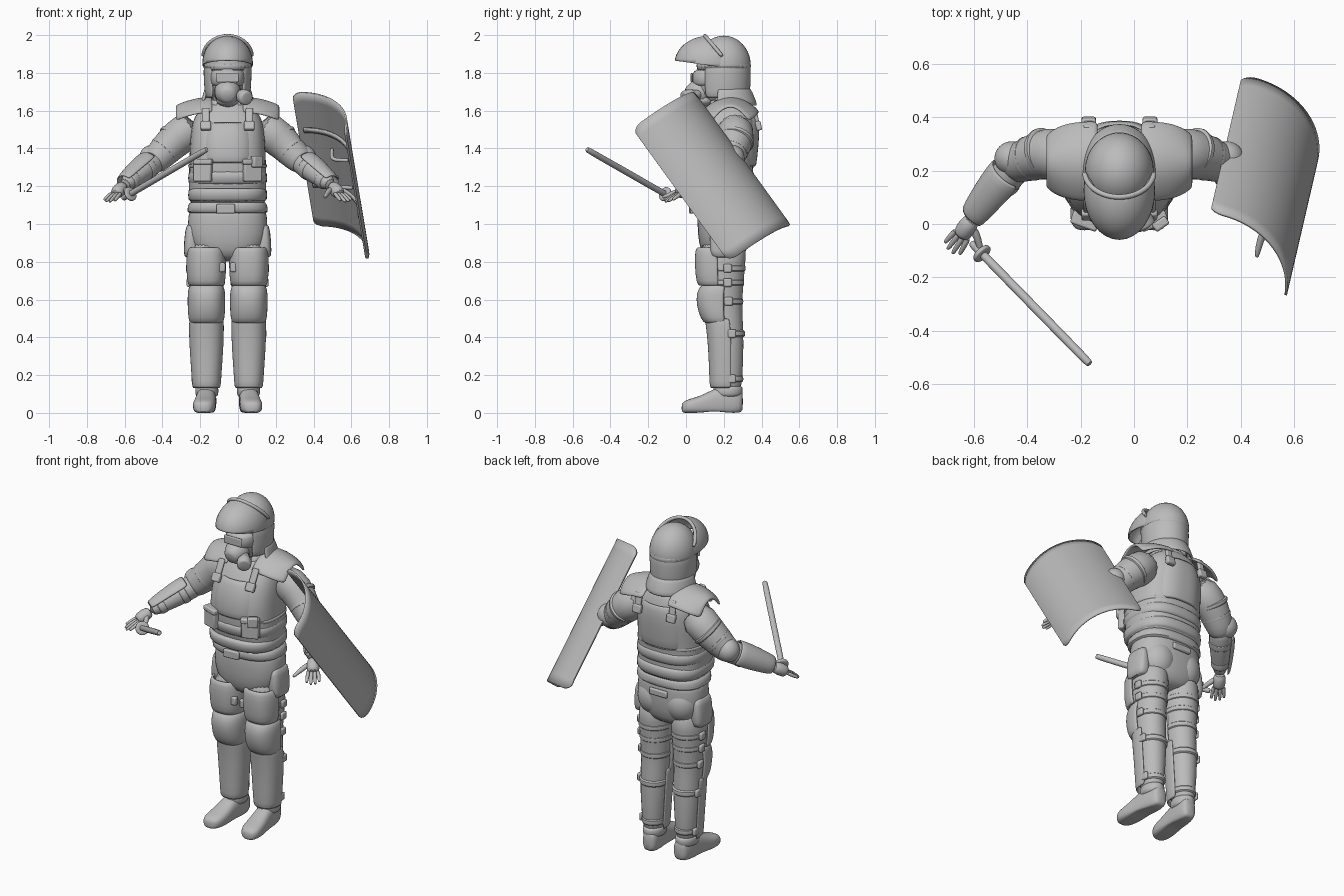
import bpy, bmesh, math
from mathutils import Vector, Matrix

cube = bpy.data.objects.get("Cube")
if cube:
    bpy.data.objects.remove(cube)

grey = bpy.data.materials.new("plain grey")
grey.use_nodes = True
grey.diffuse_color = (0.5, 0.5, 0.5, 1)
grey.node_tree.nodes["Principled BSDF"].inputs["Base Color"].default_value = (0.5, 0.5, 0.5, 1)
X0 = -0.055  # body centre line
SIDES = ((1, "left_"), (-1, "right_"))


def finish(name, bm, sub=0, thick=0, bevel=0, angle=60):
    bmesh.ops.recalc_face_normals(bm, faces=bm.faces)
    me = bpy.data.meshes.new(name)
    bm.to_mesh(me)
    bm.free()
    ob = bpy.data.objects.new(name, me)
    bpy.context.collection.objects.link(ob)
    me.materials.append(grey)
    if thick:
        m = ob.modifiers.new("thickness", 'SOLIDIFY')
        m.thickness, m.offset = thick, 0
    if bevel:
        m = ob.modifiers.new("bevel", 'BEVEL')
        m.width, m.segments = bevel, 2
    if sub:
        m = ob.modifiers.new("smooth", 'SUBSURF')
        m.levels = m.render_levels = sub
    bpy.ops.object.select_all(action='DESELECT')
    ob.select_set(True)
    bpy.context.view_layer.objects.active = ob
    bpy.ops.object.shade_smooth_by_angle(angle=math.radians(angle))
    return ob


def ring(c, u, v, n=2, arc=None, count=24):
    a0, a1 = arc or (0, 360)
    steps = count if arc is None else count - 1
    pts = []
    for i in range(count):
        a = math.radians(a0 + (a1 - a0) * i / steps)
        p = [math.copysign(abs(k) ** (2 / n), k) for k in (math.cos(a), math.sin(a))]
        pts.append(c + u * p[0] + v * p[1])
    return pts


def skin(name, rings, closed=True, thick=0, sub=1, angle=60):
    bm = bmesh.new()
    rows = [[bm.verts.new(p) for p in r] for r in rings]
    n = len(rows[0])
    for a, b in zip(rows, rows[1:]):
        for i in range(n if closed else n - 1):
            j = (i + 1) % n
            bm.faces.new((a[i], a[j], b[j], b[i]))
    if closed and not thick:
        bm.faces.new(rows[0])
        bm.faces.new(rows[-1])
    return finish(name, bm, sub, thick, 0, angle)


def loft(name, secs, s=1, n=2.0, arc=None, thick=0, sub=1):
    """Horizontal sections: height, side offset, depth, half width, half depth."""
    rings = [ring(Vector((X0 + s * o, y, z)), Vector((rx, 0, 0)), Vector((0, ry, 0)), n, arc)
             for z, o, y, rx, ry in secs]
    return skin(name, rings, arc is None, thick, sub)


def tube(name, pts, radii, s=1, arc=None, thick=0, sub=1, count=16):
    pts = [Vector(p) for p in pts]
    rings = []
    for i, p in enumerate(pts):
        t = (pts[min(i + 1, len(pts) - 1)] - pts[max(i - 1, 0)]).normalized()
        u = t.cross(Vector((0, 0, 1))).normalized()
        v = u.cross(t)
        r = radii[i] if isinstance(radii, (list, tuple)) else radii
        rings.append([Vector((X0 + s * q.x, q.y, q.z)) for q in ring(p, u * r, v * r, 2, arc, count)])
    return skin(name, rings, arc is None, thick, sub)


def ellipsoid(name, c, r, keep=None, thick=0):
    """keep = planes (point, normal); the side the normal points to is removed."""
    bm = bmesh.new()
    bmesh.ops.create_uvsphere(bm, u_segments=32, v_segments=20, radius=1)
    bmesh.ops.transform(bm, verts=bm.verts, matrix=Matrix.Translation(c) @ Matrix.Diagonal((*r, 1)))
    for co, no in keep or ():
        bmesh.ops.bisect_plane(bm, geom=bm.verts[:] + bm.edges[:] + bm.faces[:],
                               plane_co=co, plane_no=no, clear_outer=True)
    return finish(name, bm, 0, thick)


def box(name, c, size, turn=0, tilt=0, bevel=0.008):
    bm = bmesh.new()
    bmesh.ops.create_cube(bm, size=1)
    m = (Matrix.Translation(c) @ Matrix.Rotation(math.radians(turn), 4, 'Z')
         @ Matrix.Rotation(math.radians(tilt), 4, 'X') @ Matrix.Diagonal((*size, 1)))
    bmesh.ops.transform(bm, verts=bm.verts, matrix=m)
    return finish(name, bm, 0, 0, bevel, 40)


# Torso: trousers, jacket hem, vest and its lower bands
loft("trousers", [(0.8, 0, .2, .1, .09), (.86, 0, .2, .19, .125), (.95, 0, .2, .215, .14),
                  (1.04, 0, .2, .21, .14), (1.12, 0, .2, .2, .14)], n=2.4)
loft("jacket_hem", [(1.055, 0, .195, .205, .15), (1.06, 0, .195, .216, .157), (1.1, 0, .19, .212, .16),
                    (1.13, 0, .19, .2, .155)], n=2.5)
loft("vest", [(1.1, 0, .195, .195, .15), (1.12, 0, .19, .205, .16), (1.2, 0, .178, .207, .172),
              (1.3, 0, .175, .205, .182), (1.4, 0, .182, .202, .187), (1.5, 0, .2, .195, .178),
              (1.57, 0, .215, .18, .15), (1.62, 0, .225, .13, .12), (1.65, 0, .225, .09, .1)], n=2.6)
for i, z in enumerate((1.115, 1.205, 1.29)):
    h = .035 if i == 2 else .078
    k = .006 * (i != 2)
    loft("waist_band_%d" % i, [(z, 0, .18, .2, .172), (z + .01, 0, .18, .211, .177 + k),
                               (z + h - .01, 0, .176, .211, .183 + k), (z + h, 0, .176, .2, .178)], n=2.6)
loft("chest_plate", [(1.32, 0, .18, .16, .192), (1.4, 0, .185, .16, .196), (1.48, 0, .197, .155, .19),
                     (1.54, 0, .21, .12, .172)], n=2.6, arc=(205, 335), thick=.014)
loft("back_plate", [(1.3, 0, .18, .17, .186), (1.42, 0, .186, .17, .191), (1.5, 0, .2, .165, .183),
                    (1.57, 0, .215, .13, .158)], n=2.6, arc=(25, 155), thick=.014)
box("belt_flap", (X0 - .01, .03, 1.08), (.1, .022, .05), 4)
box("back_label_pocket", (X0, .345, 1.02), (.12, .02, .04))
box("radio_pouch", (.1, .0, 1.33), (.06, .035, .06), 35)

# Neck, collar, head and respirator
loft("neck", [(1.58, 0, .22, .09, .09), (1.7, 0, .2, .075, .085), (1.76, 0, .19, .07, .08)])
loft("collar", [(1.6, 0, .215, .115, .115), (1.66, 0, .22, .098, .1)], arc=(-60, 240), thick=.014)
ellipsoid("face", (X0, .165, 1.755), (.092, .125, .125))
loft("goggle_frame", [(1.725, 0, .15, .08, .105), (1.74, 0, .15, .094, .118), (1.8, 0, .15, .096, .118),
                      (1.82, 0, .15, .085, .105)], n=2.4)
box("goggle_lens", (X0, .031, 1.775), (.12, .012, .05))
tube("respirator_snout", [(0, .12, 1.705), (0, .05, 1.695), (0, .015, 1.683), (0, 0, 1.678)],
     [.08, .07, .048, .03])
tube("filter_canister", [(.05, .08, 1.69), (.075, .035, 1.68), (.077, .032, 1.679), (.1, -.008, 1.665),
                         (.103, -.012, 1.664)], [.025, .028, .042, .042, .034])
ellipsoid("chin_cup", (X0, .09, 1.655), (.06, .06, .035))

# Helmet with raised visor and neck guard
ellipsoid("helmet_dome", (X0, .2, 1.84), (.124, .138, .152), [((0, 0, 1.83), (0, 0, -1))], .01)
loft("helmet_sides", [(1.665, 0, .2, .112, .13), (1.74, 0, .2, .119, .136), (1.85, 0, .2, .123, .137)],
     arc=(-48, 228), thick=.014)
loft("helmet_brow", [(1.815, 0, .2, .122, .137), (1.85, 0, .2, .126, .142)], thick=.012)
ellipsoid("visor", (X0, .125, 1.85), (.13, .182, .143),
          [((0, -.06, 1.865), (0, -.14, -1)), ((0, .105, 1.99), (0, 1, .85))], .008)
rim = [(.131 * math.cos(math.radians(a)), .195 - .095 * math.sin(math.radians(a)),
        1.885 + .112 * math.sin(math.radians(a))) for a in range(0, 181, 15)]
tube("visor_rim", rim, .011, count=8)
loft("neck_guard", [(1.72, 0, .2, .116, .134), (1.67, 0, .205, .125, .15), (1.625, 0, .205, .14, .168)],
     arc=(-15, 195), thick=.016)

SHOULDER, UPPER, ELBOW, WRIST = [Vector(p) for p in
    ((.16, .25, 1.53), (.27, .27, 1.455), (.385, .225, 1.335), (.553, .015, 1.2))]
for s, side in SIDES:
    # Arm with elbow pad, forearm guard and straps
    tube(side + "upper_arm", [SHOULDER, UPPER, UPPER.lerp(ELBOW, .6), ELBOW, ELBOW.lerp(WRIST, .15)],
         [.105, .1, .086, .076, .06], s)
    tube(side + "forearm", [ELBOW.lerp(WRIST, t) for t in (-.1, .1, .4, .7, 1)],
         [.06, .068, .062, .05, .035], s)
    for i, (a, b, t, r) in enumerate(((UPPER, ELBOW, .1, .101), (UPPER, ELBOW, .55, .09),
                                      (ELBOW, WRIST, .3, .07), (ELBOW, WRIST, .75, .054))):
        tube(side + "arm_strap_%d" % i, [a.lerp(b, t + d) for d in (-.09, -.07, .07, .09)],
             [r - .014, r, r - .003, r - .016], s)
    tube(side + "forearm_guard", [ELBOW.lerp(WRIST, t) for t in (.15, .4, .7, .95)],
         [.075, .073, .063, .052], s, arc=(40, 220), thick=.012)
    ellipsoid(side + "elbow_pad", (X0 + s * .402, .246, 1.35), (.066, .064, .068))

    # Hand
    d = Vector((.5, -.72, -.5)).normalized()
    across = Vector((.85, .52, 0))
    tube(side + "palm", [WRIST + d * k for k in (-.01, .03, .065, .085)], [.03, .037, .036, .028], s)
    for i in range(4):
        k = (i - 1.5) * .018
        base = WRIST + d * .07 + across * k
        reach = (.085, .098, .093, .075)[i]
        aim = d + across * k * 4
        tube(side + "finger_%d" % i, [base, base + aim * reach * .5, base + aim * reach * .92, base + aim * reach],
             [.013, .011, .009, .005], s, count=8)
    tube(side + "thumb", [(.55, -.01, 1.19), (.528, -.06, 1.165), (.516, -.115, 1.145), (.515, -.125, 1.14)],
         [.018, .015, .011, .006], s, count=8)

    # Shoulder yoke
    rows = []
    for i in range(7):
        u = i / 6
        rows.append([Vector((X0 + s * (.08 + .195 * u), .235 + v * .15 * math.sqrt(1 - .6 * u ** 3),
                             1.665 - .045 * u * u - .075 * v * v)) for v in [j / 5 - 1 for j in range(11)]])
    skin(side + "shoulder_yoke", rows, False, .018)

    # Vest straps, buckles and pockets
    for part, y, dy, tilt in (("front", .065, -.03, -28), ("back", .372, .012, 12)):
        box(side + part + "_strap", (X0 + s * .115, y, 1.565), (.04, .02, .11), 0, tilt)
        box(side + part + "_buckle", (X0 + s * .115, y + dy, 1.52), (.055, .03, .05), 0, tilt)
    box(side + "belly_pocket", (X0 + s * .13, .015, 1.285), (.1, .045, .12), s * 20)
    box(side + "pocket_flap", (X0 + s * .13, .006, 1.33), (.104, .04, .03), s * 20)
    loft(side + "hip_pocket", [(.82, .19, .2, .035, .06), (.84, .195, .2, .04, .075),
                               (.98, .19, .2, .036, .075), (1.0, .185, .2, .025, .06)], s, n=3)
    ellipsoid(side + "buttock", (X0 + s * .09, .235, .95), (.105, .105, .12))

    # Leg, thigh pad, knee pad and shin guard
    loft(side + "leg", [(.1, .11, .225, .058, .068), (.2, .112, .222, .066, .078), (.36, .112, .222, .078, .084),
                        (.48, .11, .212, .08, .09), (.58, .11, .205, .082, .092), (.68, .11, .2, .092, .105),
                        (.8, .11, .195, .098, .12), (.92, .105, .195, .1, .13)], s)
    loft(side + "thigh_pad", [(.675, .113, .19, .085, .112), (.69, .113, .19, .094, .128), (.78, .113, .19, .1, .136),
                              (.86, .113, .185, .096, .13), (.875, .113, .185, .085, .118)],
         s, n=2.6, arc=(185, 355), thick=.016)
    loft(side + "knee_pad", [(.475, .112, .195, .078, .085), (.5, .112, .19, .089, .105), (.57, .112, .185, .092, .122),
                             (.63, .112, .185, .092, .122), (.66, .112, .19, .087, .112), (.675, .112, .195, .078, .1)],
         s, n=2.4, arc=(175, 365), thick=.016)
    loft(side + "shin_guard", [(.13, .112, .215, .07, .084), (.2, .112, .213, .073, .084), (.36, .112, .213, .085, .09),
                               (.47, .112, .205, .087, .095), (.5, .112, .2, .084, .095)],
         s, n=2.3, arc=(165, 375), thick=.012)
    for i, (z, y, rx, ry) in enumerate(((.765, .2, .1, .117), (.69, .2, .097, .11), (.59, .205, .09, .1),
                                        (.42, .222, .085, .092), (.18, .222, .07, .083))):
        loft(side + "leg_strap_%d" % i, [(z + k, .11, y, rx - e, ry - e) for k, e in
                                         ((-.02, .01), (-.016, 0), (.016, 0), (.02, .01))], s)
        box(side + "strap_clip_%d" % i, (X0 + s * (.11 + rx), y + .02, z), (.02, .045, .045))
    box(side + "thigh_clip", (X0 + s * .03, .085, .77), (.035, .03, .05))

    # Boot: flat-bottomed sections from heel to toe
    rows = []
    for y, z, rx, rz in ((.302, .06, .03, .05), (.285, .06, .046, .065), (.22, .065, .052, .085), (.15, .055, .053, .075),
                         (.08, .04, .06, .05), (.02, .035, .06, .04), (-.01, .03, .046, .032), (-.024, .026, .025, .022)):
        r = ring(Vector((X0 + s * (.112 + .08 * (.2 - y)), y, z)), Vector((rx, 0, 0)), Vector((0, 0, rz)), 2.6)
        rows.append([Vector((p.x, p.y, max(p.z, 0 if y < .1 or y > .19 else .012))) for p in r])
    skin(side + "boot", rows)
    loft(side + "boot_cuff", [(.08, .11, .222, .055, .07), (.1, .11, .222, .062, .078), (.135, .11, .222, .062, .08),
                              (.145, .11, .222, .055, .07)], s)

# Baton with hand guard
START, END = Vector((-.555, -.07, 1.135)), Vector((-.11, -.525, 1.395))
tube("baton", [START.lerp(END, t) for t in (0, .01, .5, .99, 1)], [.013, .017, .017, .017, .013])
tube("baton_guard", [START.lerp(END, t) for t in (.075, .08, .1, .105)], [.034, .04, .04, .034])

# Curved shield with rounded corners, inner bands and grips
down = Vector((.118, .51, -.705)).normalized()
wide = Vector((.28, -.32, -.2))
wide = (wide - down * wide.dot(down)).normalized()
out = wide.cross(down).normalized()
if out.x < 0:
    out = -out
CENTRE, R, HALF = Vector((.484, .135, 1.247)), .306, 50


def on_shield(deg, t, lift=0):
    a = math.radians(deg)
    return (CENTRE + wide * (R - lift) * math.sin(a) + down * t
            + out * ((R - lift) * math.cos(a) - R * math.cos(math.radians(HALF))))


columns = []
for i in range(33):
    deg = HALF * math.sin(math.pi * (i / 32 - .5))
    c = max(0, abs(R * math.sin(math.radians(deg))) - .195)
    h = .44 - .04 + math.sqrt(max(0, .04 ** 2 - c * c))
    columns.append([on_shield(deg, h * (j / 8 - 1)) for j in range(17)])
skin("shield", columns, False, .01, 0)
for i, t in enumerate((-.2, .16)):
    skin("shield_band_%d" % i, [[on_shield(a, t + k, .011) for k in (-.014, .014)] for a in range(-44, 45, 8)],
         False, .01, 0)
    grip = [on_shield(-15 + 3 * k, t * .5, .008 + .06 * math.sin(math.pi * k / 10)) for k in range(11)]
    tube("shield_grip_%d" % i, [(p.x - X0, p.y, p.z) for p in grip], .011, count=8)
